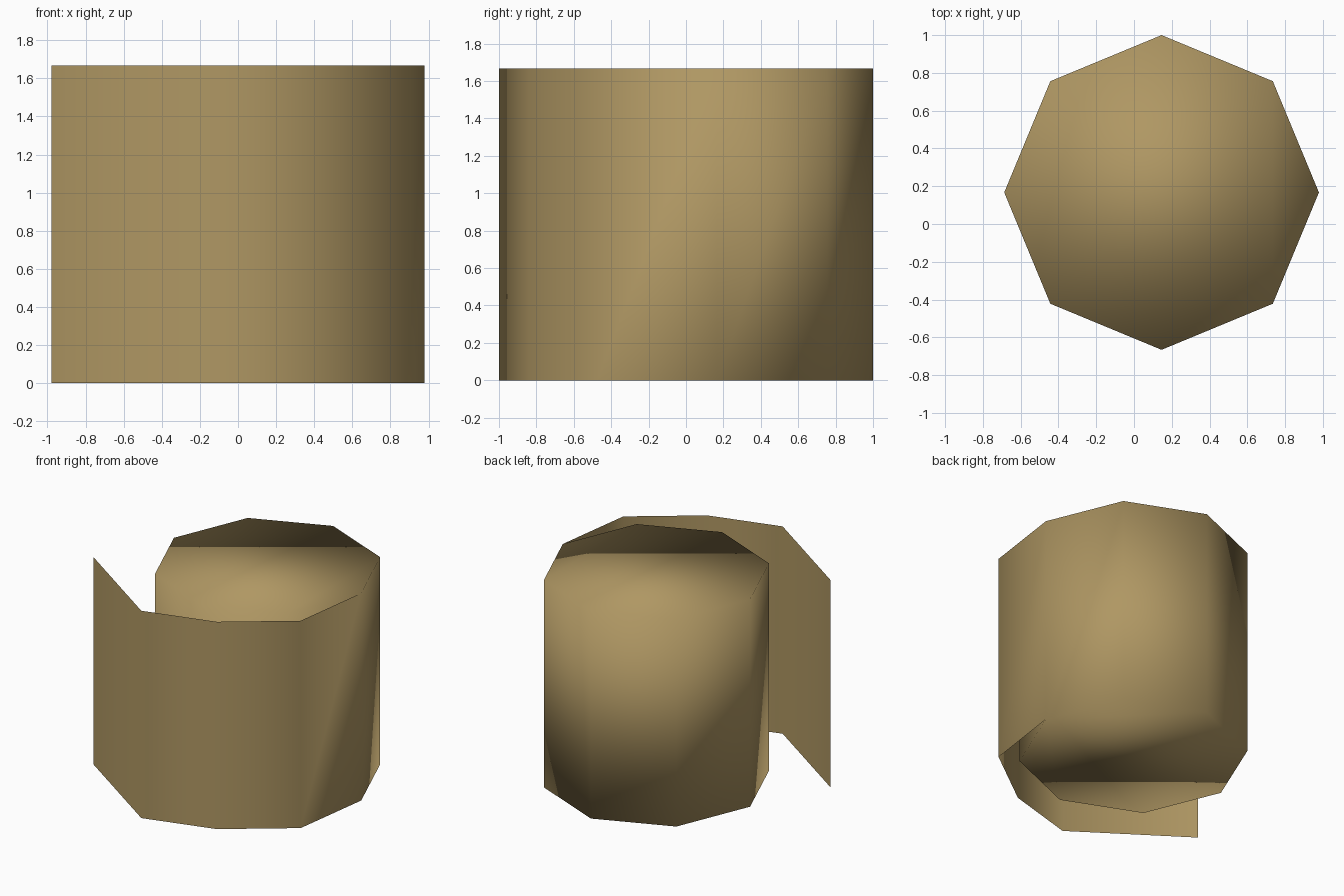
import bpy, bmesh, math

if "Cube" in bpy.data.objects:
    bpy.data.objects.remove(bpy.data.objects["Cube"])

HEIGHT = 1.667
RADIUS = 0.833
CX, CY = 0.146, 0.167

tan = bpy.data.materials.new("tan_paper")
tan.diffuse_color = (0.43, 0.31, 0.125, 1.0)
tan.use_nodes = True
tan.node_tree.nodes["Principled BSDF"].inputs["Base Color"].default_value = tan.diffuse_color

bm = bmesh.new()


def post(x, y):
    """Bottom and top vertex of one vertical edge."""
    return bm.verts.new((x, y, 0)), bm.verts.new((x, y, HEIGHT))


def wall(a, b):
    """Upright quad between two posts."""
    bm.faces.new((a[0], b[0], b[1], a[1]))


# Eight-sided solid roll, closed at both ends
ring = [post(CX + RADIUS * math.cos(i * math.tau / 8),
             CY + RADIUS * math.sin(i * math.tau / 8)) for i in range(8)]
for i in range(8):
    wall(ring[i], ring[(i + 1) % 8])
bm.faces.new([p[1] for p in ring])
bm.faces.new([p[0] for p in reversed(ring)])

# Loose single-sided sheet unwinding from the right-hand edge of the roll
sheet = [ring[0]] + [post(x, y) for x, y in
                     ((0.89, -0.475), (0.40, -0.84), (-0.16, -1.0), (-0.979, -0.44))]
for a, b in zip(sheet, sheet[1:]):
    wall(b, a)

# One smooth-shaded mesh, as the sheet shares the roll's edge
for f in bm.faces:
    f.smooth = True
mesh = bpy.data.meshes.new("paper_roll")
bm.to_mesh(mesh)
bm.free()
mesh.materials.append(tan)
roll = bpy.data.objects.new("paper_roll", mesh)
bpy.context.collection.objects.link(roll)
